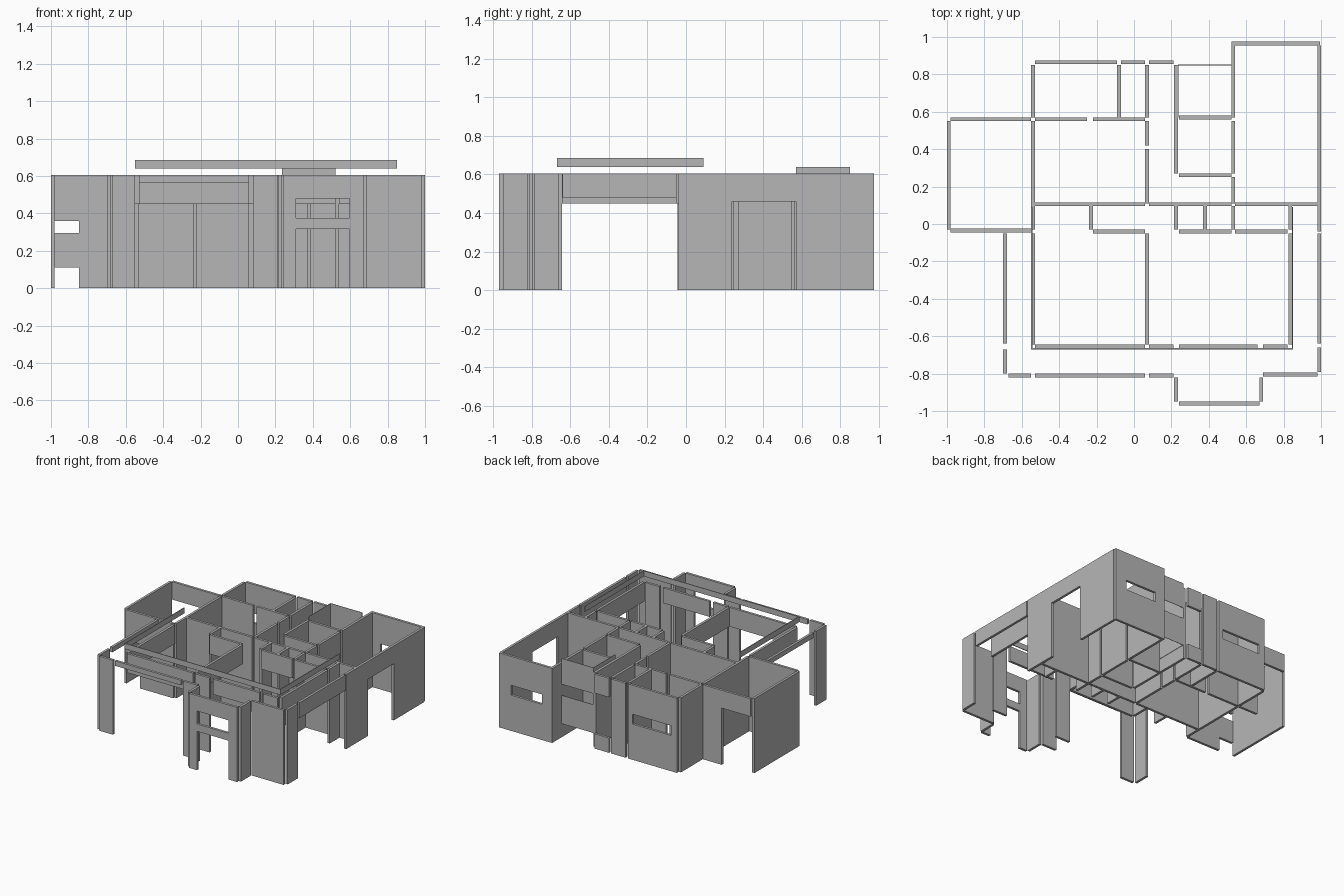
import bpy, bmesh
from mathutils import Vector

cube = bpy.data.objects.get("Cube")
if cube:
    bpy.data.objects.remove(cube, do_unlink=True)

plaster = bpy.data.materials.new("light grey plaster")
plaster.use_nodes = True
plaster.diffuse_color = (0.47, 0.47, 0.47, 1)
plaster.node_tree.nodes["Principled BSDF"].inputs["Base Color"].default_value = (0.47, 0.47, 0.47, 1)

TOP = 0.605      # wall height
LINTEL = 0.45    # underside of wide openings
THICK = 0.02


def wall(name, axis, at, start, end, holes=(), z0=0.0, z1=TOP, thick=THICK):
    """Upright panel along an axis; holes are (start, end, bottom, top)."""
    us = sorted({start, end, *[h[0] for h in holes], *[h[1] for h in holes]})
    zs = sorted({z0, z1, *[h[2] for h in holes], *[h[3] for h in holes]})
    bm = bmesh.new()

    def point(u, z):
        side = at - thick / 2
        return bm.verts.new((u, side, z) if axis == "x" else (side, u, z))

    # solid cells of the panel
    for ua, ub in zip(us, us[1:]):
        for za, zb in zip(zs, zs[1:]):
            u, z = (ua + ub) / 2, (za + zb) / 2
            if not any(h[0] < u < h[1] and h[2] < z < h[3] for h in holes):
                bm.faces.new([point(ua, za), point(ub, za), point(ub, zb), point(ua, zb)])
    bmesh.ops.remove_doubles(bm, verts=bm.verts, dist=0.0005)

    # give it thickness and merge flat cells
    base = list(bm.faces)
    grown = bmesh.ops.extrude_face_region(bm, geom=base, use_keep_orig=True)
    shift = Vector((0, thick, 0)) if axis == "x" else Vector((thick, 0, 0))
    verts = [g for g in grown["geom"] if isinstance(g, bmesh.types.BMVert)]
    bmesh.ops.translate(bm, verts=verts, vec=shift)
    bmesh.ops.recalc_face_normals(bm, faces=bm.faces)
    mesh = bpy.data.meshes.new(name)
    bm.to_mesh(mesh)
    bm.free()
    mesh.materials.append(plaster)
    obj = bpy.data.objects.new(name, mesh)
    bpy.context.collection.objects.link(obj)
    return obj


def beam(name, axis, at, start, end, z0=LINTEL):
    return wall(name, axis, at, start, end, z0=z0)


# side room
wall("side_room_outer_wall", "y", -0.99, -0.03, 0.55)
wall("side_room_back_wall", "x", 0.56, -0.98, -0.55, [(-0.98, -0.72, 0, 0.46)])
wall("side_room_front_wall", "x", -0.035, -0.98, -0.55,
     [(-0.98, -0.85, 0, 0.11), (-0.98, -0.85, 0.295, 0.36)])
wall("side_room_inner_wall", "y", -0.54, -0.03, 0.55)

# back rooms
wall("back_room_side_wall", "y", -0.54, 0.57, 0.85)
wall("back_room_window_wall", "x", 0.865, -0.53, -0.09, [(-0.48, -0.13, 0.29, 0.37)])
wall("back_pier", "x", 0.865, -0.07, 0.06)
wall("back_niche_wall", "x", 0.865, 0.08, 0.21, [(0.08, 0.21, 0.12, LINTEL)])
for i, x in enumerate((-0.08, 0.07)):
    wall(f"back_partition_{i}", "y", x, 0.57, 0.85)
wall("back_room_front_wall", "x", 0.56, -0.53, -0.25)
wall("back_bath_front_wall", "x", 0.56, -0.22, 0.06)
wall("hall_pier", "y", 0.07, 0.42, 0.55)
wall("hall_wall", "y", 0.07, 0.11, 0.40)

# small middle room and balcony screens
wall("middle_room_side_wall", "y", 0.225, 0.27, 0.85)
wall("middle_room_back_wall", "x", 0.57, 0.24, 0.52)
wall("middle_room_front_wall", "x", 0.26, 0.24, 0.52)
wall("middle_room_upper_side", "y", 0.53, 0.27, 0.55)
wall("middle_room_lower_side", "y", 0.53, 0.11, 0.25)
wall("screen_back", "x", 0.85, 0.235, 0.52, [(0.235, 0.52, 0.34, 0.43)],
     z0=0.11, z1=0.64, thick=0.003)
wall("screen_side", "y", 0.237, 0.57, 0.85, z0=0.11, z1=0.64, thick=0.003)

# large corner room
wall("corner_room_inner_wall", "y", 0.53, 0.57, 0.96)
wall("corner_room_back_wall", "x", 0.965, 0.52, 0.995, [(0.61, 0.89, 0.29, 0.37)])
wall("corner_room_outer_wall", "y", 0.99, -0.04, 0.955, [(0.24, 0.57, 0, 0.46)])

# closet row
for i, (a, b) in enumerate(((-0.53, 0.06), (0.08, 0.52), (0.54, 0.98))):
    wall(f"closet_back_wall_{i}", "x", 0.105, a, b)
for i, x in enumerate((-0.23, 0.225, 0.38, 0.53, 0.835)):
    wall(f"closet_partition_{i}", "y", x, -0.03, 0.095)
for i, (a, b) in enumerate(((-0.22, 0.06), (0.24, 0.52), (0.54, 0.82))):
    beam(f"closet_front_lintel_{i}", "x", -0.04, a, b)

# front hall beams and piers
for i, x in enumerate((-0.54, 0.07, 0.835)):
    beam(f"hall_beam_{i}", "y", x, -0.645, -0.05)
beam("hall_front_beam", "x", -0.655, -0.53, 0.06)
wall("hall_front_pier", "x", -0.655, 0.08, 0.21)
beam("bay_inner_beam", "x", -0.655, 0.24, 0.66, z0=0.48)
wall("hall_corner_pier", "x", -0.655, 0.69, 0.82)

# porch
beam("porch_side_beam_right", "y", -0.69, -0.64, -0.05, z0=0.565)
beam("porch_side_beam_left", "y", 0.99, -0.64, -0.05, z0=0.48)
beam("porch_front_beam", "x", -0.81, -0.53, 0.06, z0=0.565)
wall("porch_side_pier_right", "y", -0.69, -0.80, -0.67)
wall("porch_side_pier_left", "y", 0.99, -0.79, -0.66)
wall("porch_front_pier_right", "x", -0.81, -0.67, -0.55)
wall("porch_front_pier_middle", "x", -0.81, 0.08, 0.21)
wall("porch_front_wall_left", "x", -0.805, 0.69, 0.98)

# front bay
for i, x in enumerate((0.225, 0.68)):
    wall(f"bay_side_{i}", "y", x, -0.95, -0.82)
wall("bay_front", "x", -0.96, 0.24, 0.67,
     [(0.31, 0.595, 0, 0.315), (0.31, 0.595, 0.375, 0.48)])

# raised rails over the hall
wall("rail_front", "x", -0.667, -0.55, 0.85, z0=0.64, z1=0.685, thick=0.006)
for i, x in enumerate((-0.547, 0.847)):
    wall(f"rail_side_{i}", "y", x, -0.664, 0.09, z0=0.64, z1=0.685, thick=0.006)
